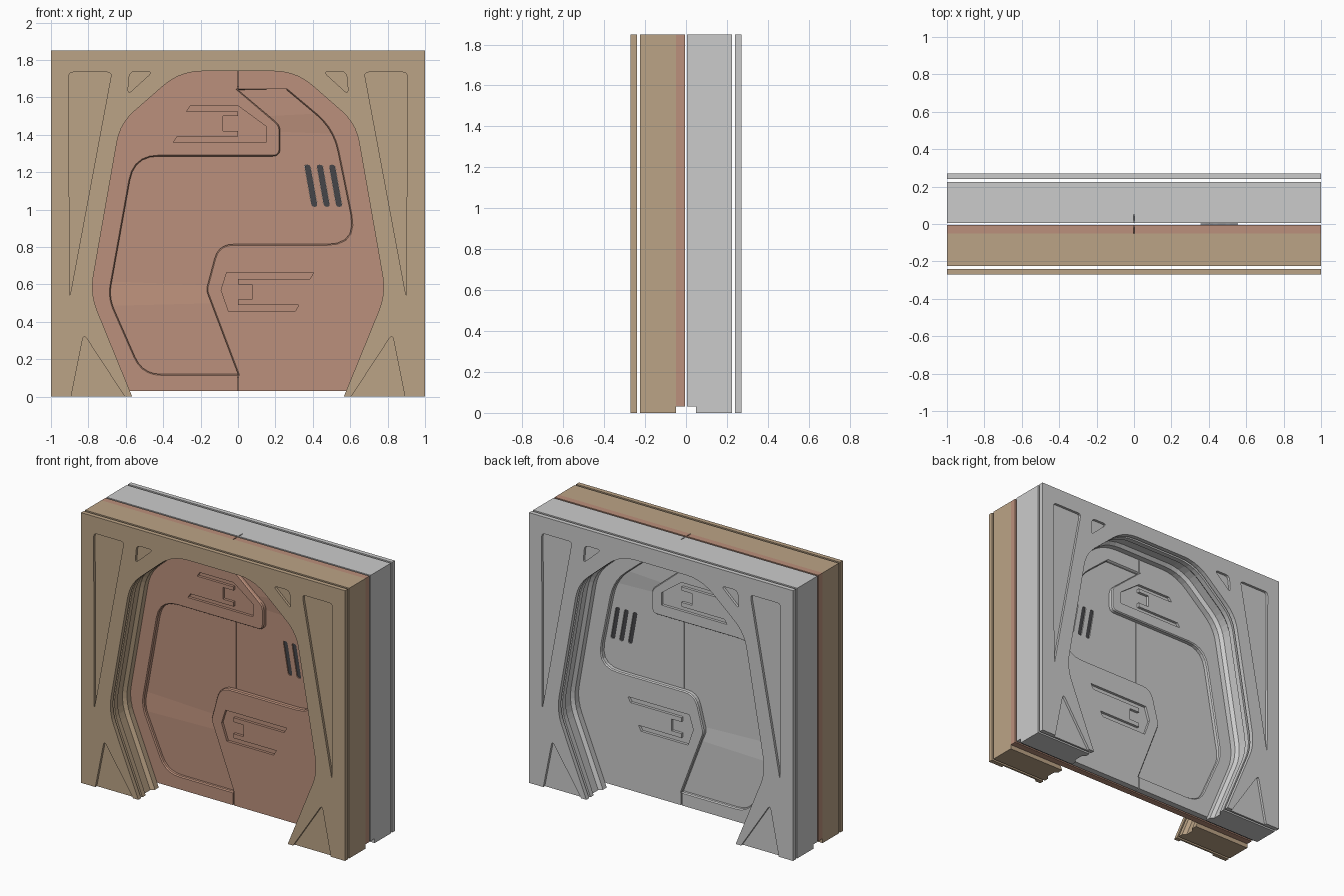
import bpy, bmesh
from mathutils import Vector as V

if "Cube" in bpy.data.objects:
    bpy.data.objects.remove(bpy.data.objects["Cube"])


def material(name, rgb):
    m = bpy.data.materials.new(name)
    m.diffuse_color = (*rgb, 1)
    m.use_nodes = True
    m.node_tree.nodes["Principled BSDF"].inputs["Base Color"].default_value = m.diffuse_color
    return m


TAN = material("tan_paint", (0.50, 0.37, 0.24))
PINK = material("clay_paint", (0.50, 0.28, 0.20))
DARK = material("dark_vent", (0.06, 0.06, 0.065))


def rounded(pts, default=0.0, n=5):
    """Round polygon corners; a point may carry its own radius as third value."""
    out = []
    for i, p in enumerate(pts):
        r = p[2] if len(p) > 2 else default
        c, a, b = V(p[:2]), V(pts[i - 1][:2]), V(pts[(i + 1) % len(pts)][:2])
        if r == 0:
            out.append(c)
            continue
        s = c + (a - c).normalized() * min(r, (a - c).length * .45)
        e = c + (b - c).normalized() * min(r, (b - c).length * .45)
        for k in range(n + 1):
            t = k / n
            out.append(s * (1 - t) ** 2 + c * 2 * t * (1 - t) + e * t * t)
    return out


def grow(pts, d):
    """Offset a closed polygon outwards by d."""
    n = len(pts)
    area = sum(pts[i - 1].cross(pts[i]) for i in range(n))
    sgn = 1 if area > 0 else -1
    out = []
    for i, p in enumerate(pts):
        e1, e2 = (p - pts[i - 1]).normalized(), (pts[(i + 1) % n] - p).normalized()
        n1, n2 = V((e1.y, -e1.x)) * sgn, V((e2.y, -e2.x)) * sgn
        out.append(p + (n1 + n2) * d / max(1 + n1.dot(n2), .3))
    return out


def loft(name, pts, layers, side, mat=None):
    """Solid from an xz outline stacked along y; layers are (y, outward offset)."""
    pts = [V(p[:2]) for p in pts]
    bm = bmesh.new()
    rings = [[bm.verts.new((p.x, y * side, p.y)) for p in grow(pts, d)] for y, d in layers]
    for r, q in zip(rings, rings[1:]):
        for i in range(len(r)):
            bm.faces.new((r[i - 1], r[i], q[i], q[i - 1]))
    bm.faces.new(rings[0])
    bm.faces.new(rings[-1])
    bmesh.ops.recalc_face_normals(bm, faces=bm.faces)
    me = bpy.data.meshes.new(name)
    bm.to_mesh(me)
    bm.free()
    ob = bpy.data.objects.new(name, me)
    bpy.context.collection.objects.link(ob)
    if mat:
        me.materials.append(mat)
    return ob


def prism(name, pts, y0, y1, side, mat=None):
    return loft(name, pts, [(y0, 0), (y1, 0)], side, mat)


def rect(x0, x1, z0, z1):
    return [(x0, z0), (x1, z0), (x1, z1), (x0, z1)]


def cut(ob, cutters):
    """Subtract the cutters, bake the result and remove them."""
    for c in cutters:
        c.hide_render = True
        m = ob.modifiers.new("cut", 'BOOLEAN')
        m.operation, m.solver, m.object = 'DIFFERENCE', 'EXACT', c
    dg = bpy.context.evaluated_depsgraph_get()
    me = bpy.data.meshes.new_from_object(ob.evaluated_get(dg))
    ob.modifiers.clear()
    ob.data = me
    for c in cutters:
        bpy.data.objects.remove(c)


# Outlines (x, z, optional corner radius)
half = [(.484, -.2), (.79, .55, .1), (.63, 1.46, .1), (.31, 1.74, .12)]
OPENING = rounded(half + [(-p[0], *p[1:]) for p in reversed(half)])
RECESS = rounded([
    (0, .12), (-.51, .12, .1), (-.69, .53, .07), (-.555, 1.285, .13),
    (.225, 1.285, .04), (.225, 1.45, .03), (0, 1.64), (.26, 1.64),
    (.51, 1.43, .12), (.635, .815, .16), (-.105, .815, .08), (-.17, .57, .02)])
HANDLES = [
    [(-.255, 1.555), (0, 1.555), (.15, 1.445), (.15, 1.36), (-.345, 1.36),
     (-.325, 1.39), (0, 1.39), (0, 1.42), (-.08, 1.42), (-.08, 1.5), (0, 1.5),
     (0, 1.525), (-.275, 1.525)],
    [(.405, .665), (-.06, .665), (-.09, .57), (-.05, .455), (.305, .455),
     (.325, .49), (0, .49), (0, .52), (.075, .52), (.075, .6), (0, .6),
     (0, .63), (.385, .63)]]
POCKETS = [
    rounded([(-.905, 1.735), (-.675, 1.735), (-.9, .53)], .025, 3),
    rounded([(-.58, 1.738), (-.455, 1.738), (-.59, 1.615)], .03, 3),
    rounded([(-.912, -.1), (-.825, .335, .03), (-.54, -.1)], 0, 3)]
SEAMS = [(-.1, .12), (.815, 1.285), (1.64, 1.95)]
FULL = rect(-1, 1, 0, 1.85)


def vent(i, r):
    x = .37 + .066 * i
    return rounded([(x - r, 1.24), (x + r, 1.24), (x + .04 + r, 1.015), (x + .04 - r, 1.015)], r)


def ramp(name, quad, far, side, mat):
    """Panel inside the recess: a sloped strip rising to a flat plate."""
    bm = bmesh.new()
    ys = (-.017, -.017, -.026, -.026, -.026, -.026)
    v = [bm.verts.new((x, y * side, z)) for (x, z), y in zip(quad + far, ys)]
    bm.faces.new((v[0], v[1], v[2], v[3]))
    bm.faces.new((v[3], v[2], v[4], v[5]))
    bmesh.ops.recalc_face_normals(bm, faces=bm.faces)
    bm.faces.ensure_lookup_table()
    if bm.faces[0].normal.y * side > 0:
        bmesh.ops.reverse_faces(bm, faces=bm.faces)
    me = bpy.data.meshes.new(name)
    bm.to_mesh(me)
    bm.free()
    me.materials.append(mat) if mat else None
    bpy.context.collection.objects.link(bpy.data.objects.new(name, me))


for tag, side, frame_mat, door_mat in (("front", 1, TAN, PINK), ("back", -1, None, None)):
    # Outer face plate with triangular pockets
    plate = prism(tag + "_face_plate", FULL, -.27, -.24, side, frame_mat)
    cutters = [prism("cutter", OPENING, -.4, 0, side)]
    for p in POCKETS:
        for sx in (1, -1):
            cutters.append(prism("cutter", [(q.x * sx, q.y) for q in p], -.3, -.253, side))
    cut(plate, cutters)

    # Deep frame with a channel running round the doorway
    frame = prism(tag + "_frame", FULL, -.225, -.05, side, frame_mat)
    cut(frame, [loft("cutter", OPENING, [(-.3, 0), (-.19, 0), (-.17, .02), (-.11, .02),
                                         (-.09, 0), (0, 0)], side)])

    # Door slab: sunken interlocking panel, handles, centre seam, vent slots
    door = prism(tag + "_door", rect(-1, 1, .03, 1.85), -.05, -.006, side, door_mat)
    cutters = [loft("cutter", RECESS, [(-.07, .006), (-.05, .006), (-.042, 0), (-.018, 0)], side)]
    cutters += [prism("cutter", h, -.07, -.032, side) for h in HANDLES]
    cutters += [prism("cutter", rect(-.003, .003, a, b), -.08, -.012, side) for a, b in SEAMS]
    cutters += [prism("cutter", vent(i, .016), -.1, .003, side) for i in range(3)]
    cut(door, cutters)

    # Sloped panels at the two ends of the recess
    ramp(tag + "_lower_ramp", [(-.7, .628), (-.1, .605), (-.1, .5), (-.7, .485)],
         [(.01, .1), (-.7, .1)], side, door_mat)
    ramp(tag + "_upper_ramp", [(.6, 1.393), (.1, 1.41), (.1, 1.497), (.6, 1.522)],
         [(-.01, 1.66), (.6, 1.66)], side, door_mat)

    # Dark vent inserts
    for i in range(3):
        prism(f"{tag}_vent_{i + 1}", vent(i, .0155), -.012, -.004, side, DARK)
